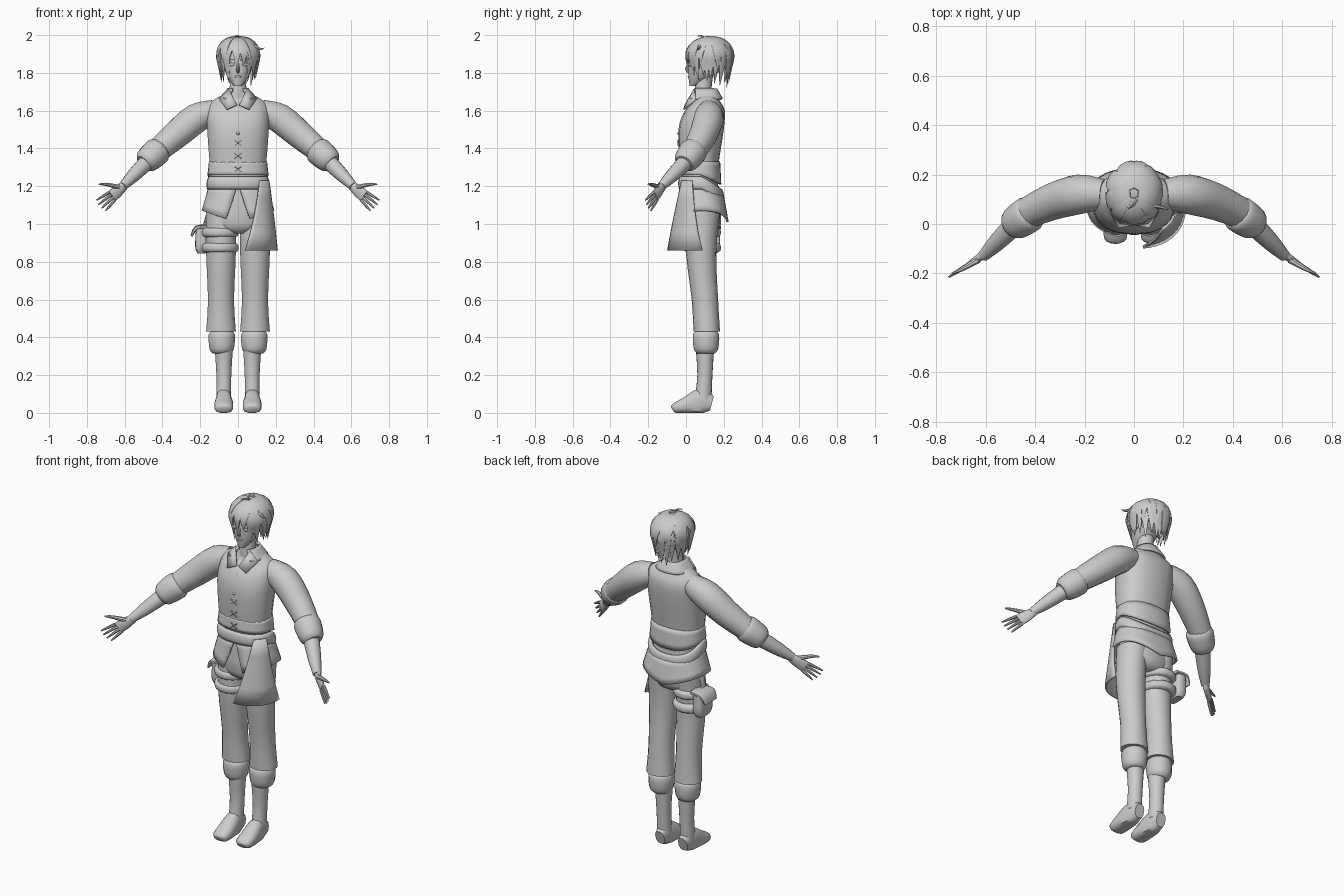
import bpy, bmesh
from math import sin, cos, pi
from mathutils import Vector

cube = bpy.data.objects.get("Cube")
if cube:
    bpy.data.objects.remove(cube)

grey = bpy.data.materials.new("plain_grey")
grey.use_nodes = True
colour = (.6, .6, .6, 1)
grey.diffuse_color = colour
grey.node_tree.nodes["Principled BSDF"].inputs["Base Color"].default_value = colour
made_parts = []
UP = Vector((0, 0, 1))
BACK = Vector((0, 1, 0))


def finish(name, bm, thickness=0):
    bmesh.ops.recalc_face_normals(bm, faces=bm.faces)
    mesh = bpy.data.meshes.new(name)
    bm.to_mesh(mesh)
    bm.free()
    mesh.materials.append(grey)
    part = bpy.data.objects.new(name, mesh)
    bpy.context.collection.objects.link(part)
    if thickness:
        modifier = part.modifiers.new("thickness", "SOLIDIFY")
        modifier.thickness = thickness
        modifier.offset = 0
    made_parts.append(part)


def bridge(bm, rows, closed):
    for low, high in zip(rows, rows[1:]):
        count = len(low)
        for i in range(count if closed else count - 1):
            j = (i + 1) % count
            bm.faces.new((low[i], low[j], high[j], high[i]))


def power(value, exponent):
    return (abs(value) ** exponent) * (1 if value > 0 else -1)


def smooth(points, steps=3):
    """Spline through a few control points."""
    result = []
    last = len(points) - 1
    for k in range(last):
        before, start, end, after = [points[max(0, min(last, k + d))] for d in (-1, 0, 1, 2)]
        for step in range(steps):
            t = step / steps
            row = []
            for a, b, c, d in zip(before, start, end, after):
                bend = (2 * a - 5 * b + 4 * c - d) * t * t + (3 * b - a - 3 * c + d) * t ** 3
                row.append(b + ((c - a) * t + bend) / 2)
            result.append(row)
    return result + [points[last]]


def tube(name, points, side=1, up=BACK, sides=12, axis=None, boxy=1, floor=None):
    """Loft through (x, y, z, half width, half depth) points."""
    bm = bmesh.new()
    points = smooth(points)
    places = [Vector(point[:3]) for point in points]
    rows = []
    for k, point in enumerate(points):
        along = axis or places[min(k + 1, len(places) - 1)] - places[max(k - 1, 0)]
        along = along.normalized()
        depth = (up - along * up.dot(along)).normalized()
        width = along.cross(depth)
        row = []
        for i in range(sides):
            angle = 2 * pi * (i + .5) / sides
            corner = places[k] + width * power(cos(angle), boxy) * point[3]
            corner += depth * power(sin(angle), boxy) * point[-1]
            if floor is not None:
                corner.z = max(corner.z, floor)
            row.append(bm.verts.new((corner.x * side, corner.y, corner.z)))
        rows.append(row)
    bridge(bm, rows, True)
    bm.faces.new(rows[0])
    bm.faces.new(rows[-1])
    finish(name, bm)


def upright(name, sections, x=0, side=1, boxy=1):
    """Upright loft through (height, y, half width, half depth)."""
    tube(name, [(x, y, z, w, d) for z, y, w, d in sections], side, sides=18, axis=UP, boxy=boxy)


def rolled(name, start, end, radii, side=1, axis=None):
    """Rounded band of cloth or leather around a limb."""
    points = []
    for f, size in ((0, .75), (.2, 1), (.8, 1), (1, .75)):
        place = Vector(start).lerp(Vector(end), f)
        radius = radii[0] + (radii[1] - radii[0]) * f
        points.append((*place, radius * size))
    tube(name, points, side, axis=axis, sides=16)


def panel(name, top, bottom, centre, top_size, bottom_size, top_z, bottom_z, bulge=0, columns=28):
    """Curved sheet around the body; angle zero is the front, rising towards +x."""
    bm = bmesh.new()
    rows = []
    for f in (0, .25, .5, .75, 1):
        row = []
        for i in range(columns + 1):
            g = i / columns
            upper = top[0] + (top[1] - top[0]) * g
            lower = bottom[0] + (bottom[1] - bottom[0]) * g
            angle = upper + (lower - upper) * f
            w, d = [a + (b - a) * f + bulge * sin(f * pi) for a, b in zip(top_size, bottom_size)]
            z = top_z(angle) * (1 - f) + bottom_z(angle) * f
            x, y = w * power(sin(angle), .85), centre - d * power(cos(angle), .85)
            row.append(bm.verts.new((x, y, z)))
        rows.append(row)
    bridge(bm, rows, False)
    bmesh.ops.remove_doubles(bm, verts=bm.verts, dist=.0005)
    finish(name, bm, thickness=.012)


def ball(name, place, size, segments=12):
    bm = bmesh.new()
    bmesh.ops.create_uvsphere(bm, u_segments=segments, v_segments=segments // 2 + 2, radius=1)
    for vert in bm.verts:
        vert.co = Vector([c * s + o for c, s, o in zip(vert.co, size, place)])
    finish(name, bm)


def behind(angle):
    return max(0, -cos(angle))


def around(gap):
    return (gap, 2 * pi - gap)


# Vest, belt, collar and shirt tails
upright("vest", [(1.2, .08, .14, .09), (1.3, .07, .15, .1), (1.5, .08, .165, .12), (1.6, .1, .165, .105),
                 (1.65, .11, .14, .07), (1.7, .1, .05, .05)], boxy=.85)
panel("vest_hem", around(0), around(0), .075, (.148, .1), (.156, .106),
      lambda angle: 1.33, lambda angle: 1.26 - .05 * behind(angle))
panel("belt", around(0), around(0), .08, (.15, .106), (.157, .11),
      lambda angle: 1.25 - .07 * behind(angle), lambda angle: 1.185 - .07 * behind(angle), bulge=.008)
panel("shirt_tail", around(.02), around(.28), .085, (.15, .11), (.187, .135),
      lambda angle: 1.2 - .05 * behind(angle), lambda angle: 1.01 + .06 * abs(sin(angle)))
panel("collar_band", around(.5), around(.5), .1, (.05, .06), (.1, .09),
      lambda angle: 1.715, lambda angle: 1.66)
panel("side_apron", (.7, 1.25), (.13, 1.6), .08, (.168, .125), (.205, .175),
      lambda angle: 1.23, lambda angle: .86, columns=12)
upright("hips", [(1.2, .085, .14, .09), (1, .085, .16, .1), (.95, .085, .05, .06)])

# Vest buttons and crossed lacing
for i in range(3):
    ball("button", (0, -.01 - .014 * i, 1.58 - .05 * i), (.009, .007, .009), segments=8)
    height = 1.43 - .07 * i
    for side in (1, -1):
        tube("lace", [(end * .018, -.04, height + end * .014, .004) for end in (-1, 1)], side, sides=6)

# Head and face
upright("neck", [(1.64, .1, .055, .055), (1.7, .09, .045, .045), (1.8, .1, .045, .045)])
upright("head", [(1.73, .04, .02, .02), (1.78, .075, .058, .062), (1.85, .107, .08, .096),
                 (1.92, .115, .08, .096), (1.97, .12, .04, .05)])
tube("nose", [(0, .016, 1.85, .005), (0, .004, 1.82, .01), (0, .02, 1.8, .007)], sides=8)
ball("lips", (0, .016, 1.78), (.02, .007, .006), segments=8)
for side in (1, -1):
    ball("eye", (side * .034, .02, 1.845), (.017, .007, .009))
    tube("eyebrow", [(.015, .013, 1.87, .004), (.055, .027, 1.87, .002)], side, sides=6)
    ball("ear", (side * .08, .12, 1.835), (.01, .018, .028))

# Hair: a cap with tapered locks falling from the crown
ball("hair_cap", (0, .13, 1.89), (.098, .106, .096), segments=20)


def lock(name, turn, reach, width, lift, lean):
    points = []
    for i in range(7):
        f = .08 + .92 * i / 6
        fall = reach * f
        hanging = max(0, fall - pi / 2)
        out = sin(fall - hanging) * lift * (1 - .13 * hanging)
        rise = cos(fall - hanging) * lift - hanging
        angle = turn + lean * f * f
        half = width * min(1, .35 + 2 * f, 2.2 * (1.03 - f))
        place = (.106 * out * sin(angle), .125 - .119 * out * cos(angle), 1.885 + .1 * rise)
        points.append((*place, half, half * .35))
    tube(name, points, up=Vector((sin(turn), -cos(turn), 1)), sides=6)


for i in range(20):
    turn = .62 + (2 * pi - 1.24) * i / 19
    lock("hair_lock", turn, 2.7 + .4 * behind(turn) + .15 * sin(i * 2.4), .026, 1 + .04 * sin(i * 2), .12 * sin(i))
for i in range(14):
    turn = .8 + (2 * pi - 1.6) * i / 13
    lock("upper_hair_lock", turn, 2 + .25 * cos(i * 2), .029, 1.06, .2 * sin(i * 3))
for i in range(7):
    lock("fringe_lock", .2 * (i - 3), 2.15 + .25 * cos(i * 2), .021, 1.04, .15 * cos(i * 3))
tube("stray_lock", [(.06, .08, 1.955, .014), (.12, .065, 1.927, .006), (.14, .06, 1.934, .001)], sides=6)
tube("crown_wisp", [(.02, .11, 1.978, .006), (0, .08, 1.996, .005), (-.025, .06, 1.993, .001)], sides=6)

for side, label in ((1, "left_"), (-1, "right_")):
    # Collar flap
    bm = bmesh.new()
    outline = ((.048, .045, 1.715), (.006, -.004, 1.63), (.06, -.012, 1.605), (.098, .05, 1.66))
    bm.faces.new([bm.verts.new((x * side, y, z)) for x, y, z in outline])
    finish(label + "collar_flap", bm, thickness=.008)

    # Sleeve, rolled cuff and forearm
    tube(label + "sleeve", [(.12, .12, 1.6, .06), (.22, .12, 1.56, .08), (.33, .09, 1.47, .075),
                            (.46, .03, 1.36, .06)], side, sides=14)
    rolled(label + "sleeve_cuff", (.41, .05, 1.4), (.5, -.01, 1.32), (.078, .064), side)
    tube(label + "forearm", [(.47, .01, 1.34, .045), (.55, -.07, 1.26, .037), (.61, -.13, 1.2, .023)], side)

    # Hand with spread fingers
    spread = Vector((.6, -.35, .7)).normalized()
    along = Vector((.7, -.45, -.6)).normalized()
    wrist = Vector((.6, -.12, 1.205))
    knuckles = wrist + along * .1
    tube(label + "palm", [(*(wrist + along * f), thin, wide) for f, thin, wide in
                          ((0, .018, .023), (.05, .015, .032), (.1, .009, .034))], side, up=spread)
    for i in range(4):
        step = i - 1.5
        root = knuckles + spread * step * .018
        way = (along + spread * step * .1) * (.093 - .007 * abs(step))
        tube(label + "finger", [(*(root + way * f), .009 - .005 * f * f) for f in (0, .5, 1)], side, sides=8)
    tube(label + "thumb", [(.63, -.145, 1.195, .014), (.7, -.185, 1.21, .009), (.736, -.2, 1.21, .004)],
         side, sides=8)

    # Trousers, knee cuff, boot shaft and foot
    upright(label + "trouser_leg", [(1.07, .09, .08, .09), (.85, .08, .08, .08), (.6, .1, .07, .07),
                                    (.43, .11, .08, .07)], .09, side)
    rolled(label + "knee_cuff", (.086, .106, .435), (.086, .106, .315), (.073, .064), side, UP)
    upright(label + "boot_shaft", [(.36, .1, .05, .05), (.2, .1, .04, .04), (.07, .09, .04, .045)], .075, side)
    tube(label + "boot_foot", [(.075, y, z, w, d) for y, z, w, d in
                               ((.137, .05, .03, .04), (.08, .06, .04, .07), (0, .04, .05, .045),
                                (-.06, .025, .045, .027), (-.073, .02, .02, .015))],
         side, up=UP, floor=0, boxy=.8)

# Thigh straps and pouch on the right leg
for height in (.955, .875):
    rolled("thigh_strap", (.095, .087, height + .027), (.095, .087, height - .027), (.097, .097), -1, UP)
upright("thigh_pouch", [(.845, .12, .022, .045), (.88, .12, .034, .06), (.975, .12, .03, .06)], .193, -1, boxy=.5)
tube("pouch_flap", [(.155, .12, .985, .012, .06), (.22, .12, .98, .012, .066), (.246, .12, .935, .006, .055)],
     -1, boxy=.6)
tube("hanging_strap", [(.15, .08, 1.1, .006, .018), (.19, .1, .96, .006, .018)], -1, boxy=.5)

# Smooth shading that keeps sharp edges
bpy.ops.object.select_all(action="DESELECT")
for part in made_parts:
    part.select_set(True)
bpy.context.view_layer.objects.active = made_parts[0]
bpy.ops.object.shade_smooth_by_angle(angle=.75)
